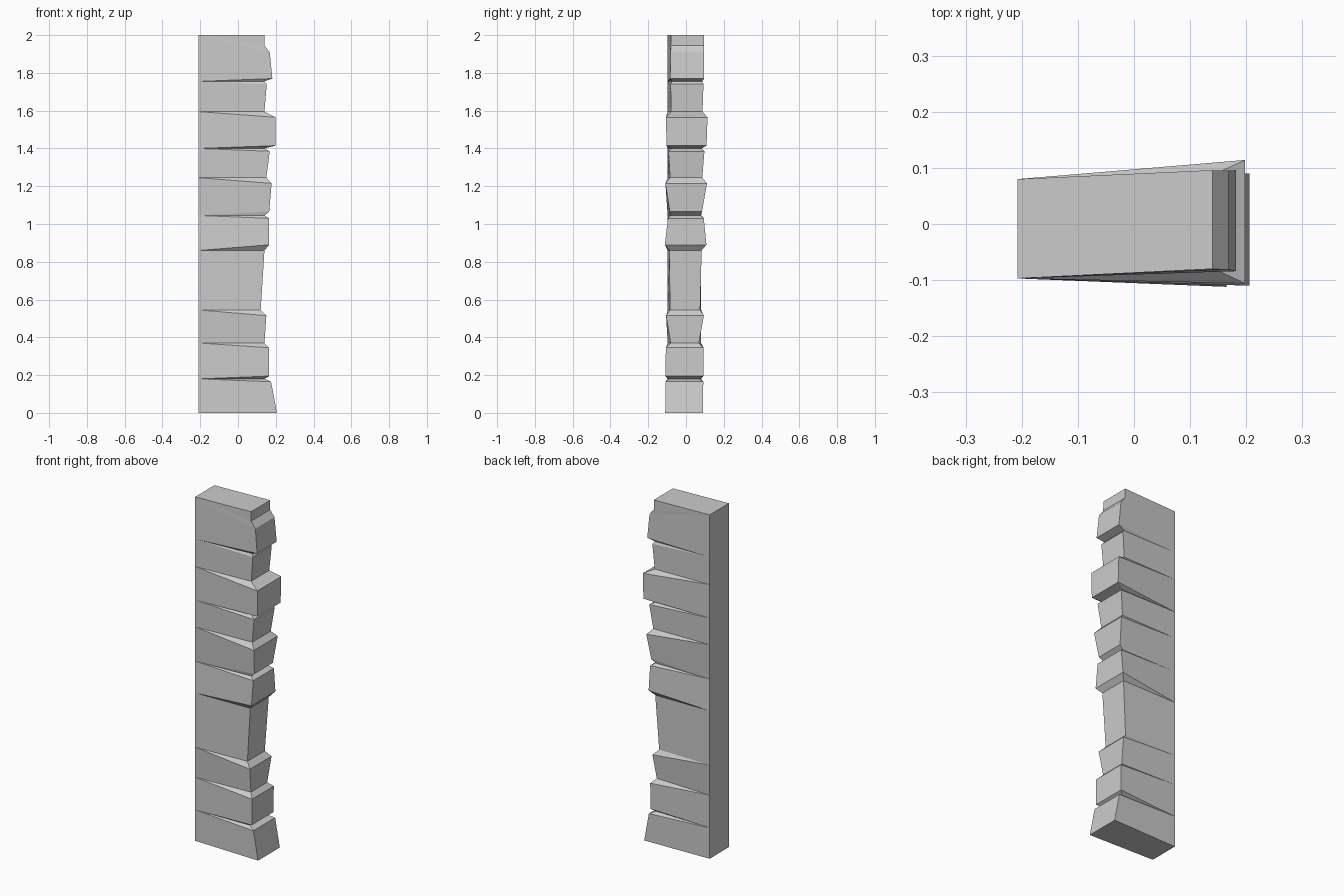
import bpy
import bmesh

HEIGHT = 2
BACK_X = -0.208
CRACK_X = 0.14
CRACK_DEPTH = 0.08

cube = bpy.data.objects.get("Cube")
if cube:
    bpy.data.objects.remove(cube, do_unlink=True)

# Plain stone colour
stone = bpy.data.materials.new("grey stone")
stone.use_nodes = True
grey = (0.6, 0.6, 0.6, 1)
stone.diffuse_color = grey
stone.node_tree.nodes["Principled BSDF"].inputs["Base Color"].default_value = grey

bm = bmesh.new()
rings = []


def back_edge(z):
    """Two points on the flat inner side, shared by every ring of one crack."""
    return [bm.verts.new((BACK_X, y, z)) for y in (-0.097, CRACK_DEPTH)]


def add_ring(back, z, reach, depth):
    """Join the inner side to the chipped edge, which drifts back with height."""
    middle = 0.009 * z - 0.01
    front, rear = [bm.verts.new((reach, middle + side * depth, z)) for side in (-1, 1)]
    rings.append((back[0], front, rear, back[1]))


def add_block(floor, top, reach, depth, lip=0, gap=0):
    """One stone: lip and gap open the cracks below and above its outer edge."""
    low_back, low_z = floor
    top_back = back_edge(top)
    if lip:
        add_ring(low_back, low_z + lip, reach[0], depth[0])
    else:
        add_ring(low_back, low_z, reach[0], depth[0])
    add_ring(top_back, top - gap, reach[1], depth[1])
    return top_back, top


def add_crack(joint):
    """Deepest line of an open crack between two stones."""
    add_ring(*joint, CRACK_X, CRACK_DEPTH)


# Lower stones
joint = (back_edge(0), 0)
joint = add_block(joint, top=0.18, reach=(0.206, 0.175), depth=(0.1, 0.1), gap=0.015)
add_crack(joint)
joint = add_block(joint, top=0.37, reach=(0.165, 0.165), depth=(0.1, 0.1), lip=0.015, gap=0.025)
joint = add_block(joint, top=0.545, reach=(0.14, 0.15), depth=(0.075, 0.1), gap=0.03)

# Long slim stone
joint = add_block(joint, top=0.86, reach=(0.12, 0.14), depth=(0.08, 0.085))

# Upper stones
joint = add_block(joint, top=1.045, reach=(0.165, 0.165), depth=(0.11, 0.095), lip=0.03, gap=0.015)
add_crack(joint)
joint = add_block(joint, top=1.245, reach=(0.165, 0.178), depth=(0.085, 0.11), lip=0.02, gap=0.03)
joint = add_block(joint, top=1.4, reach=(0.15, 0.168), depth=(0.085, 0.095), gap=0.015)
add_crack(joint)
joint = add_block(joint, top=1.595, reach=(0.198, 0.198), depth=(0.106, 0.11), lip=0.015, gap=0.03)
joint = add_block(joint, top=1.755, reach=(CRACK_X, 0.152), depth=(0.083, 0.087), gap=0.015)
add_crack(joint)

# Top stone with its notched crown
joint = add_block(joint, top=HEIGHT, reach=(0.182, 0.168), depth=(0.09, 0.088), lip=0.015, gap=0.09)
for drop in (0.055, 0):
    add_ring(joint[0], HEIGHT - drop, CRACK_X, 0.088)

# Skin the rings; shared back points close into wedges
for low, high in zip(rings, rings[1:]):
    for i in range(4):
        j = (i + 1) % 4
        corners = list(dict.fromkeys((low[i], low[j], high[j], high[i])))
        if len(corners) > 2:
            bm.faces.new(corners)
bm.faces.new(rings[0])
bm.faces.new(rings[-1])
bmesh.ops.recalc_face_normals(bm, faces=bm.faces)

mesh = bpy.data.meshes.new("chipped_stone_pillar")
bm.to_mesh(mesh)
bm.free()
mesh.materials.append(stone)
pillar = bpy.data.objects.new("chipped_stone_pillar", mesh)
bpy.context.collection.objects.link(pillar)
